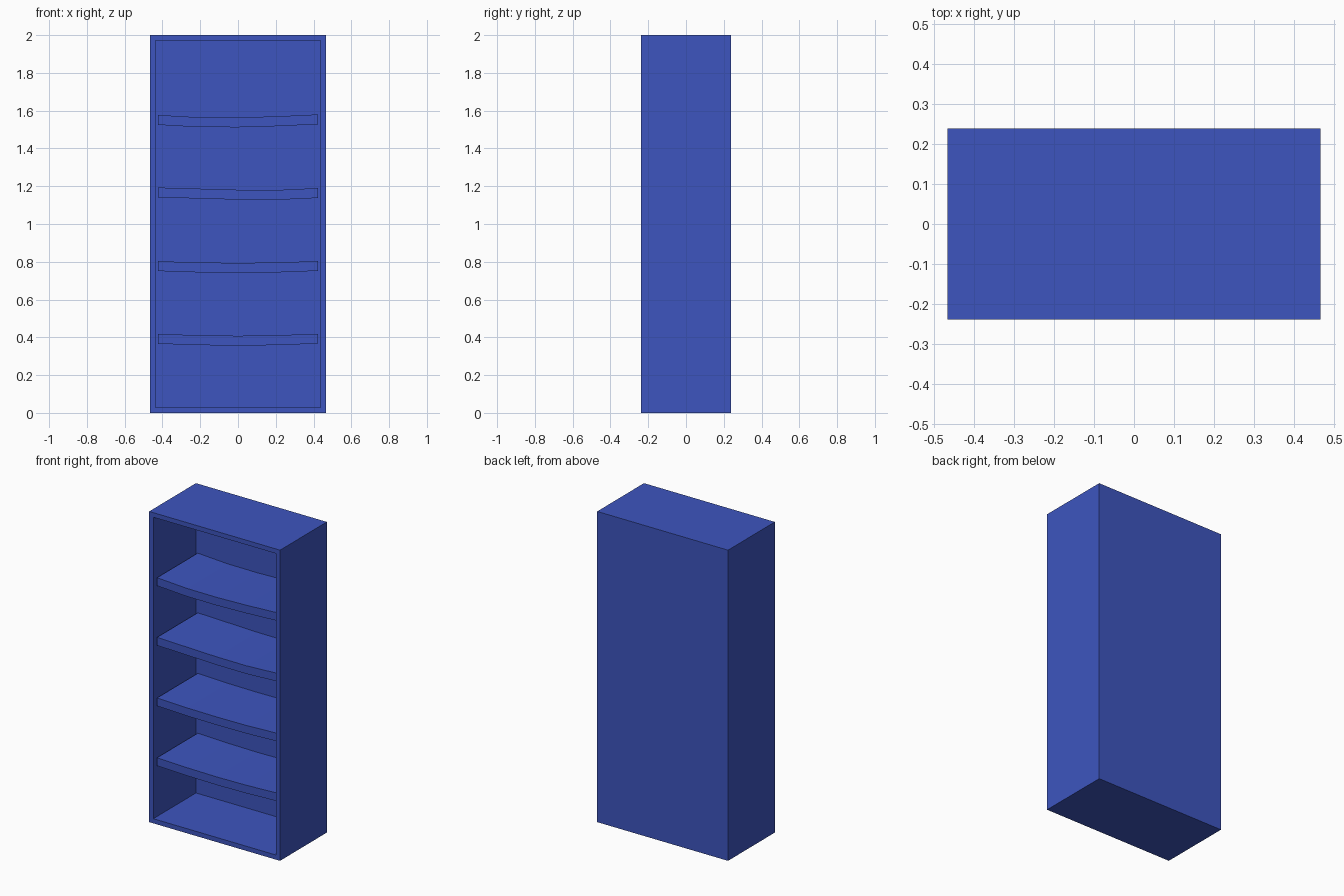
import bpy
import bmesh
from mathutils import Vector

cube = bpy.data.objects.get("Cube")
if cube:
    bpy.data.objects.remove(cube, do_unlink=True)

WIDTH, DEPTH, HEIGHT = 0.932, 0.476, 2.0
WALL = 0.042
INNER = WIDTH / 2 - WALL
FRONT, BACK = -DEPTH / 2, DEPTH / 2 - WALL
SHELF_FRONT = FRONT + 0.02
THICKNESS = 0.052

blue = bpy.data.materials.new("painted blue")
blue.use_nodes = True
colour = (0.047, 0.091, 0.52, 1)
blue.diffuse_color = colour
blue.node_tree.nodes["Principled BSDF"].inputs["Base Color"].default_value = colour


def add_object(name, bm):
    bmesh.ops.recalc_face_normals(bm, faces=bm.faces)
    mesh = bpy.data.meshes.new(name)
    bm.to_mesh(mesh)
    bm.free()
    mesh.materials.append(blue)
    bpy.context.collection.objects.link(bpy.data.objects.new(name, mesh))


# Cabinet: a box whose front is inset and pushed back to make the cavity
bm = bmesh.new()
bmesh.ops.create_cube(bm, size=1)
for v in bm.verts:
    v.co = Vector((v.co.x * WIDTH, v.co.y * DEPTH, (v.co.z + 0.5) * HEIGHT))
bm.normal_update()
front = min(bm.faces, key=lambda f: f.calc_center_median().y)
bmesh.ops.inset_region(bm, faces=[front], thickness=WALL)
pushed = bmesh.ops.extrude_discrete_faces(bm, faces=[front])["faces"][0]
for v in pushed.verts:
    v.co.y = BACK
add_object("cabinet", bm)


# Shelves: a sagging profile in four segments, extruded to the back wall
def add_shelf(name, heights):
    bm = bmesh.new()
    step = 2 * INNER / (len(heights) - 1)
    top = [Vector((-INNER + i * step, SHELF_FRONT, z)) for i, z in enumerate(heights)]
    bottom = [p - Vector((0, 0, THICKNESS)) for p in reversed(top)]
    profile = bm.faces.new([bm.verts.new(p) for p in top + bottom])
    result = bmesh.ops.extrude_face_region(bm, geom=[profile])["geom"]
    moved = [g for g in result if isinstance(g, bmesh.types.BMVert)]
    bmesh.ops.translate(bm, verts=moved, vec=(0, BACK - SHELF_FRONT, 0))
    add_object(name, bm)


sagging = {
    "bottom_shelf": (0.418, 0.411, 0.408, 0.411, 0.419),
    "lower_middle_shelf": (0.803, 0.796, 0.794, 0.796, 0.804),
    "upper_middle_shelf": (1.193, 1.187, 1.181, 1.18, 1.19),
    "top_shelf": (1.577, 1.565, 1.564, 1.57, 1.58),
}
for name, heights in sagging.items():
    add_shelf(name, heights)
